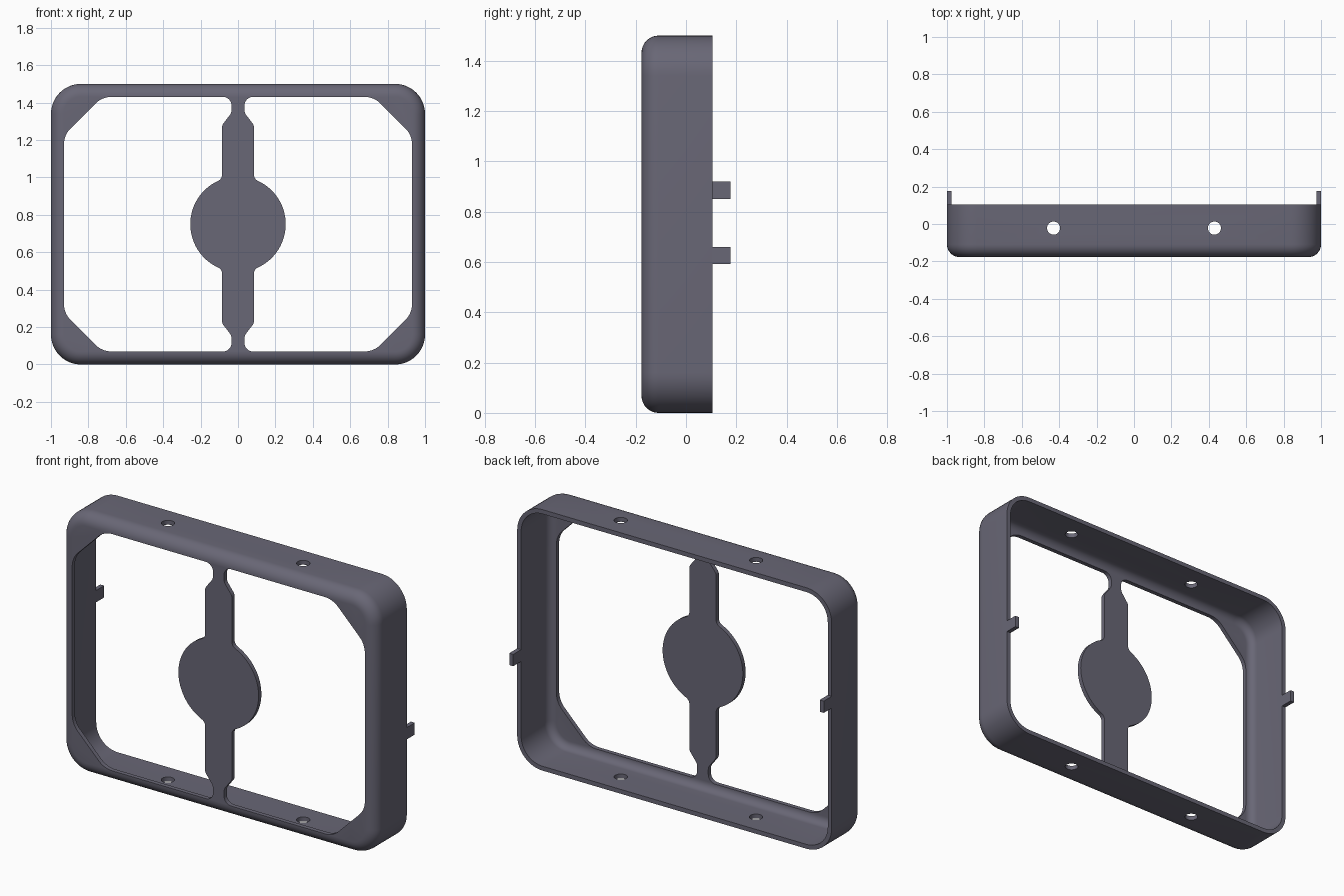
import bpy, bmesh, math
from mathutils import Vector

cube = bpy.data.objects.get("Cube")
if cube:
    bpy.data.objects.remove(cube, do_unlink=True)

HX, HZ = 1.0, 0.75            # half width and half height
FRONT, BACK = -0.177, 0.105   # body depth
WALL, ROUND, CORNER = 0.025, 0.068, 0.16

mat = bpy.data.materials.new("slate grey")
mat.use_nodes = True
colour = (0.14, 0.135, 0.18, 1)
mat.diffuse_color = colour
mat.node_tree.nodes["Principled BSDF"].inputs["Base Color"].default_value = colour


def make_object(name, bm):
    bmesh.ops.recalc_face_normals(bm, faces=bm.faces)
    mesh = bpy.data.meshes.new(name)
    bm.to_mesh(mesh)
    bm.free()
    mesh.materials.append(mat)
    obj = bpy.data.objects.new(name, mesh)
    bpy.context.collection.objects.link(obj)
    return obj


def rounded_rect(bm, inset, y, segs=12):
    """Ring of vertices around the frame, inset from its outer edge."""
    ring = []
    for q, (sx, sz) in enumerate([(1, 1), (-1, 1), (-1, -1), (1, -1)]):
        for i in range(segs + 1):
            a = math.pi / 2 * (q + i / segs)
            x = sx * (HX - CORNER) + (CORNER - inset) * math.cos(a)
            z = sz * (HZ - CORNER) + (CORNER - inset) * math.sin(a)
            ring.append(bm.verts.new((x, y, HZ + z)))
    return ring


def fillet(points, steps=8):
    """Round polygon corners; each point is (x, z, tangent length)."""
    out = []
    for i, (x, z, t) in enumerate(points):
        p = Vector((x, z))
        if t == 0:
            out.append(p)
            continue
        u = (Vector(points[i - 1][:2]) - p).normalized()
        v = (Vector(points[(i + 1) % len(points)][:2]) - p).normalized()
        w = math.sin(u.angle(v) / 2)
        for k in range(steps + 1):
            s = k / steps
            b = ((1 - s) ** 2, 2 * s * (1 - s) * w, s ** 2)
            out.append((b[0] * (p + u * t) + b[1] * p + b[2] * (p + v * t)) / sum(b))
    return out


# Hollow shell: section runs from inner front, round the back rim, to outer front
def quarter_round(radius):
    return [(ROUND - radius * math.cos(a), FRONT + ROUND - radius * math.sin(a))
            for a in (math.pi / 2 * i / 8 for i in range(9))]


section = (quarter_round(ROUND - WALL)[::-1] + [(WALL, BACK), (0, BACK)]
           + quarter_round(ROUND))
bm = bmesh.new()
rings = [rounded_rect(bm, d, y) for d, y in section]
for a, b in zip(rings, rings[1:]):
    for i in range(len(a)):
        j = (i + 1) % len(a)
        bm.faces.new((a[i], a[j], b[j], b[i]))
bm.faces.new(rings[0])
bm.faces.new(rings[-1])
frame = make_object("frame_with_centre_disc", bm)

# Half of one opening outline: disc edge, strap, neck, chamfered corner
disc = [(0.255 * math.cos(a), 0.255 * math.sin(a), 0)
        for a in (math.radians(64) * i / 16 for i in range(17))]
upper = disc + [(0.085, 0.2404, 0.025), (0.085, 0.53, 0.012), (0.035, 0.595, 0.015),
                (0.035, 0.6805, 0.045), (0.7265, 0.6805, 0.05), (0.9305, 0.4765, 0.05)]
lower = [(x, -z, t) for x, z, t in upper[:0:-1]]
outline = fillet(upper + lower)

cutters = []
for side in (1, -1):
    # Window beside the strap
    bm = bmesh.new()
    face = bm.faces.new([bm.verts.new((side * p.x, -0.3, HZ + p.y)) for p in outline])
    new = bmesh.ops.extrude_face_region(bm, geom=[face])["geom"]
    bmesh.ops.translate(bm, vec=(0, 0.5, 0),
                        verts=[v for v in new if isinstance(v, bmesh.types.BMVert)])
    cutters.append(make_object("window_cutter", bm))
    # Screw hole through top and bottom walls
    bm = bmesh.new()
    bmesh.ops.create_cone(bm, cap_ends=True, segments=32, radius1=0.035, radius2=0.035, depth=2)
    bmesh.ops.translate(bm, vec=(side * 0.43, -0.022, HZ), verts=bm.verts)
    cutters.append(make_object("screw_hole_cutter", bm))

bpy.context.view_layer.objects.active = frame
for cutter in cutters:
    cutter.hide_render = True
    mod = frame.modifiers.new("cut", "BOOLEAN")
    mod.operation, mod.solver, mod.object = "DIFFERENCE", "EXACT", cutter
    bpy.ops.object.modifier_apply(modifier=mod.name)
for cutter in cutters:
    bpy.data.objects.remove(cutter, do_unlink=True)

bpy.ops.object.select_all(action="DESELECT")
frame.select_set(True)
bpy.ops.object.shade_smooth_by_angle(angle=math.radians(30))

# Small clip tabs behind the side walls, at staggered heights
for name, side, z in (("left_tab", 1, 0.625), ("right_tab", -1, 0.885)):
    bm = bmesh.new()
    bmesh.ops.create_cube(bm, size=1)
    bmesh.ops.scale(bm, vec=(WALL, 0.072, 0.068), verts=bm.verts)
    bmesh.ops.translate(bm, vec=(side * (HX - WALL / 2), BACK + 0.036, z), verts=bm.verts)
    make_object(name, bm)
